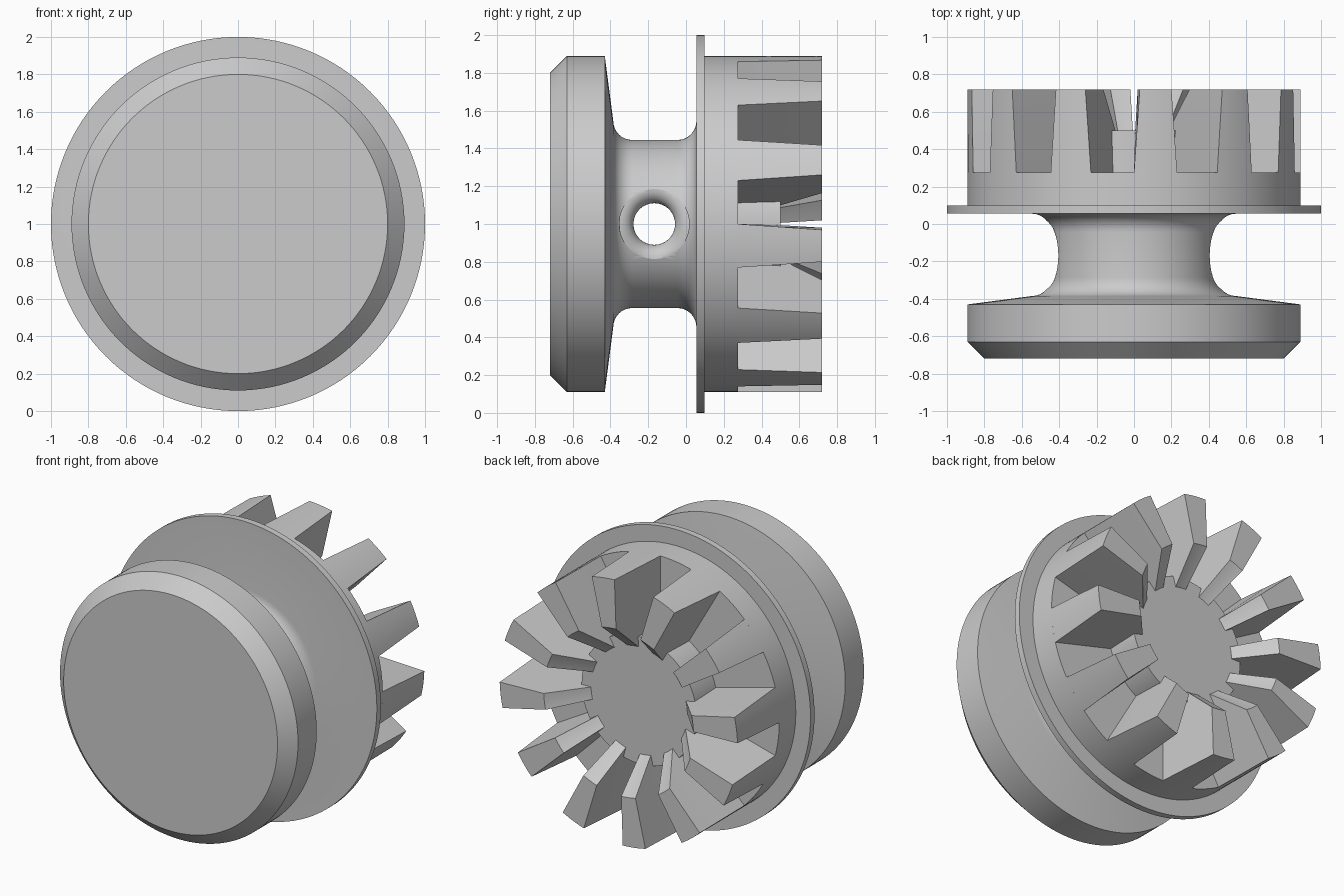
import bpy
import bmesh
from math import sin, cos, pi, radians, sqrt

if "Cube" in bpy.data.objects:
    bpy.data.objects.remove(bpy.data.objects["Cube"])

grey = bpy.data.materials.new("plain grey")
grey.use_nodes = True
COLOUR = (0.6, 0.6, 0.6, 1)
grey.diffuse_color = COLOUR
grey.node_tree.nodes["Principled BSDF"].inputs["Base Color"].default_value = COLOUR


def loft(name, rings):
    """Skin a list of equal closed rings and cap both ends."""
    bm = bmesh.new()
    loops = [[bm.verts.new(p) for p in ring] for ring in rings]
    n = len(loops[0])
    for a, b in zip(loops, loops[1:]):
        for i in range(n):
            j = (i + 1) % n
            bm.faces.new((a[i], a[j], b[j], b[i]))
    bm.faces.new(loops[0])
    bm.faces.new(loops[-1])
    bmesh.ops.recalc_face_normals(bm, faces=bm.faces)
    mesh = bpy.data.meshes.new(name)
    bm.to_mesh(mesh)
    bm.free()
    mesh.materials.append(grey)
    obj = bpy.data.objects.new(name, mesh)
    bpy.context.collection.objects.link(obj)
    return obj


def smooth(obj):
    bpy.ops.object.select_all(action='DESELECT')
    obj.select_set(True)
    bpy.context.view_layer.objects.active = obj
    bpy.ops.object.shade_smooth_by_angle(angle=radians(28))


def polar(r, angle, y):
    return (r * cos(angle), y, 1 + r * sin(angle))


# Turned body: cap, waisted neck, flange, drum and hub, as (y, radius)
NECK, FILLET = 0.445, 0.1
arc = [i * pi / 16 for i in range(9)]
front_fillet = [(-0.285 - FILLET * cos(a), NECK + FILLET * (1 - sin(a))) for a in arc]
back_fillet = [(-0.045 + FILLET * sin(a), NECK + FILLET * (1 - cos(a))) for a in arc]
profile = [(-0.72, 0.8), (-0.63, 0.89), (-0.43, 0.89)] + front_fillet + back_fillet
profile += [(0.055, 1), (0.098, 1), (0.098, 0.89), (0.275, 0.89),
            (0.275, 0.43), (0.5, 0.43)]
SEG = 128
body = loft("turned_body", [[polar(r, 2 * pi * i / SEG, y) for i in range(SEG)]
                            for y, r in profile])

# Cross hole through the neck, with rounded mouths
HOLE, ROUND, HOLE_Y = 0.11, 0.075, -0.168
MOUTH = HOLE + ROUND


def hole_ring(side, a, reach=None):
    ring = []
    for i in range(64):
        t = 2 * pi * i / 64
        surface = sqrt(NECK ** 2 - (MOUTH * sin(t)) ** 2)
        x = reach or surface - ROUND * (1 - sin(a))
        r = HOLE + ROUND * (1 - cos(a))
        ring.append((side * x, HOLE_Y + r * cos(t), 1 + r * sin(t)))
    return ring


rings = [hole_ring(1, a) for a in arc] + [hole_ring(1, pi / 2, 0.6)]
mirrored = [[(-x, y, z) for x, y, z in ring] for ring in reversed(rings)]
cutter = loft("hole_cutter", mirrored + rings)
cutter.hide_render = True
cut = body.modifiers.new("cross_hole", 'BOOLEAN')
cut.operation = 'DIFFERENCE'
cut.solver = 'EXACT'
cut.object = cutter
bpy.context.view_layer.objects.active = body
bpy.ops.object.modifier_apply(modifier=cut.name)
bpy.data.objects.remove(cutter)
smooth(body)

# Ring of tapered teeth around the hub
TEETH, STEPS = 12, 6


def tooth_ring(mid, half, inner, outer, y):
    angles = [mid + half * (2 * i / STEPS - 1) for i in range(STEPS + 1)]
    return ([polar(outer, a, y) for a in angles]
            + [polar(inner, a, y) for a in reversed(angles)])


for k in range(TEETH):
    mid = radians(22.5 + 360 / TEETH * k)
    tooth = loft(f"tooth_{k + 1}", [
        tooth_ring(mid, radians(7.5), 0.36, 0.89, 0.275),
        tooth_ring(mid, radians(6.5), 0.36, 0.89, 0.5),
        tooth_ring(mid, radians(5.5), 0.56, 0.89, 0.72)])
    smooth(tooth)
